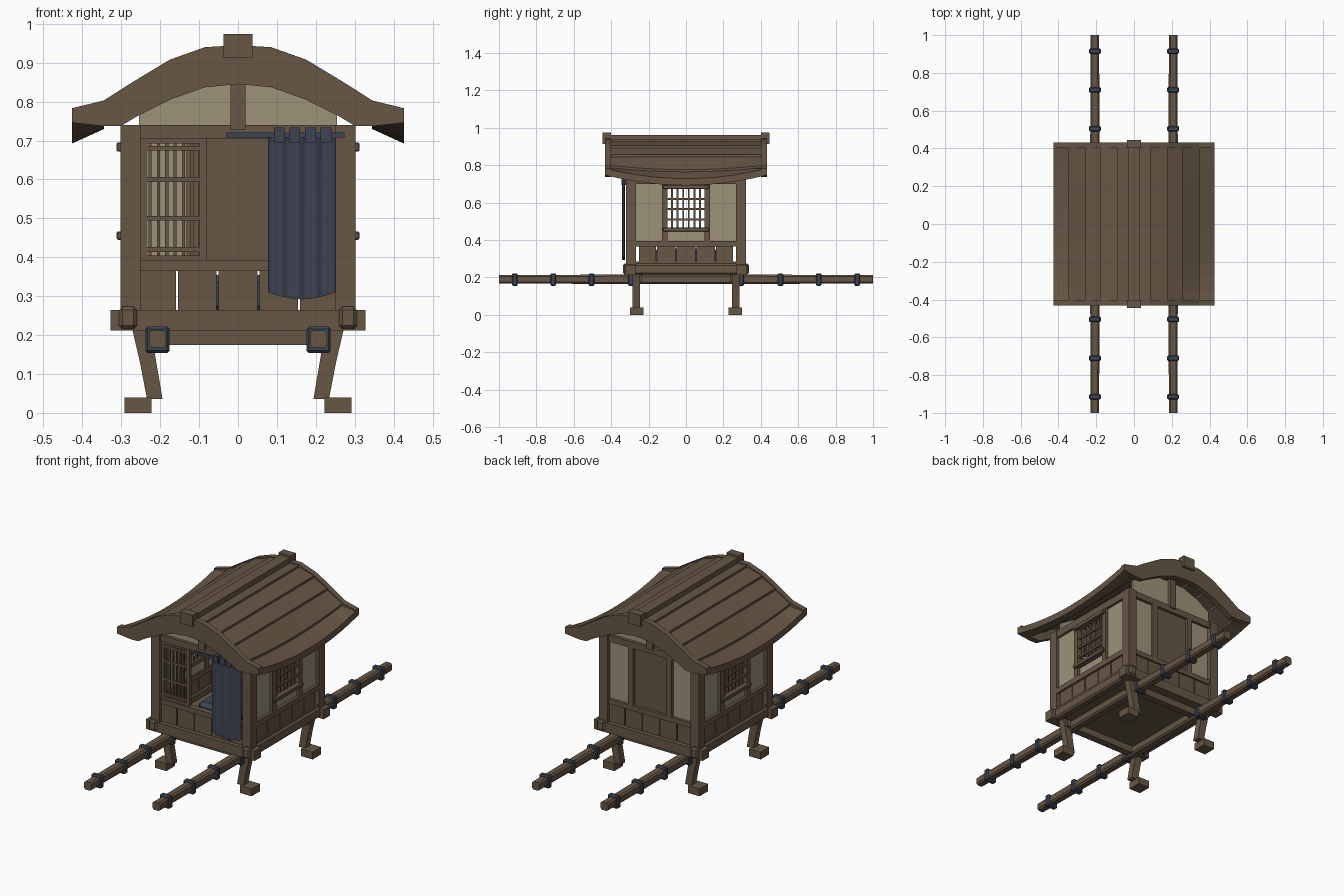
import bpy
import bmesh
import math

default = bpy.data.objects.get("Cube")
if default:
    bpy.data.objects.remove(default, do_unlink=True)


def material(name, color):
    mat = bpy.data.materials.new(name)
    mat.use_nodes = True
    mat.diffuse_color = color
    mat.node_tree.nodes["Principled BSDF"].inputs["Base Color"].default_value = color
    return mat


wood = material("brown wood", (0.135, 0.095, 0.06, 1))
plaster = material("cream plaster", (0.34, 0.29, 0.195, 1))
cloth = material("navy cloth", (0.047, 0.057, 0.085, 1))


def finish(name, bm, mat, mirror="", bevel=0):
    """Turn a bmesh into an object, optionally bevelled and mirrored."""
    bmesh.ops.recalc_face_normals(bm, faces=bm.faces)
    mesh = bpy.data.meshes.new(name)
    bm.to_mesh(mesh)
    bm.free()
    mesh.materials.append(mat)
    obj = bpy.data.objects.new(name, mesh)
    bpy.context.collection.objects.link(obj)
    if bevel:
        mod = obj.modifiers.new("bevel", "BEVEL")
        mod.width = bevel
        mod.segments = 1
    if mirror:
        mod = obj.modifiers.new("mirror", "MIRROR")
        mod.use_axis = ["X" in mirror, "Y" in mirror, False]
        mod.use_mirror_merge = False
    return obj


def boxes(name, mat, spans, mirror="", bevel=0):
    """Boxes, each given as an x span, a y span and a z span."""
    bm = bmesh.new()
    for spanx, spany, spanz in spans:
        verts = bmesh.ops.create_cube(bm, size=1)["verts"]
        for v in verts:
            for axis, (low, high) in enumerate((spanx, spany, spanz)):
                v.co[axis] = low if v.co[axis] < 0 else high
    return finish(name, bm, mat, mirror, bevel)


def around(center, width):
    return (center - width / 2, center + width / 2)


def add_loft(bm, rings):
    rows = [[bm.verts.new(p) for p in ring] for ring in rings]
    count = len(rows[0])
    for a, b in zip(rows, rows[1:]):
        for i in range(count):
            j = (i + 1) % count
            bm.faces.new((a[i], a[j], b[j], b[i]))
    bm.faces.new(rows[0])
    bm.faces.new(rows[-1])


def loft(name, mat, rings, mirror=""):
    bm = bmesh.new()
    add_loft(bm, rings)
    return finish(name, bm, mat, mirror)


# Base frame, floor and underside beams
boxes("base_cross_beam", wood, [((-0.328, 0.328), (-0.325, -0.27), (0.212, 0.265))], "Y")
boxes("base_side_beam", wood, [((0.26, 0.306), (-0.337, 0.337), (0.215, 0.273))], "X", 0.009)
boxes("floor", wood, [((-0.27, 0.27), (-0.28, 0.28), (0.235, 0.255))])
boxes("under_beam", wood, [((-0.255, 0.255), (-0.275, -0.235), (0.175, 0.213))], "Y")
boxes("seat_cushion", cloth, [((-0.13, 0.13), (-0.17, 0.17), (0.255, 0.355))], "", 0.02)

# Splayed legs with feet
loft("leg", wood, [
    [(x - w, y, z) for y in (-0.285, -0.247)][::1] + [(x + w, y, z) for y in (-0.247, -0.285)]
    for x, w, z in ((0.249, 0.024, 0.22), (0.231, 0.021, 0.13), (0.214, 0.02, 0.036))], "XY")
boxes("foot", wood, [((0.222, 0.292), (-0.3, -0.226), (0, 0.04))], "XY")

# Carrying poles, slightly tapered, with wrapped bands
pole_rings = []
for y, r in ((-1, 0.022), (-0.4, 0.025), (0.4, 0.025), (1, 0.022)):
    c = r * 0.65
    ring = [(r, c), (c, r), (-c, r), (-r, c), (-r, -c), (-c, -r), (c, -r), (r, -c)]
    pole_rings.append([(0.207 + a, y, 0.19 + b) for a, b in ring])
loft("carrying_pole", wood, pole_rings, "X")
boxes("pole_band", cloth, [(around(0.207, 0.062), around(y, 0.03), around(0.188, 0.068))
                           for y in (-0.915, -0.71, -0.505, -0.295)], "XY", 0.006)

# Corner posts and wall rails
boxes("corner_post", wood, [((0.25, 0.302), (-0.32, -0.268), (0.26, 0.74))], "XY")
boxes("end_rails", wood, [
    ((-0.255, 0.255), (-0.312, -0.28), (0.365, 0.392)),
    ((-0.255, 0.255), (-0.312, -0.275), (0.705, 0.74))], "Y")
boxes("side_rails", wood, [
    ((0.265, 0.3), (-0.27, 0.27), (0.365, 0.395)),
    ((0.262, 0.298), (-0.27, 0.27), (0.7, 0.74)),
    ((0.262, 0.296), (-0.27, 0.27), (0.27, 0.285))], "X")

# Lower wall planks with narrow gaps
edges = [-0.255, -0.157, -0.053, 0.053, 0.157, 0.255]
planks = [(a + 0.0025, b - 0.0025) for a, b in zip(edges, edges[1:])]
boxes("lower_end_planks", wood, [(p, (-0.302, -0.288), (0.26, 0.37)) for p in planks], "Y")
boxes("lower_side_planks", wood, [((0.275, 0.288), p, (0.26, 0.37)) for p in planks], "X")

# Side walls: plaster panels, window posts, sills and lattice
thin_wall = (0.272, 0.284)
boxes("side_plaster", plaster, [
    (thin_wall, (-0.27, -0.12), (0.39, 0.705)),
    (thin_wall, (0.12, 0.27), (0.39, 0.705)),
    (thin_wall, (-0.11, 0.11), (0.39, 0.45)),
    (thin_wall, (-0.11, 0.11), (0.685, 0.705))], "X")
boxes("window_post", wood, [((0.264, 0.3), (-0.129, -0.098), (0.39, 0.705))], "XY")
boxes("window_sills", wood, [
    ((0.264, 0.312), (-0.122, 0.122), (0.445, 0.466)),
    ((0.264, 0.312), (-0.122, 0.122), (0.672, 0.695))], "X", 0.003)
boxes("window_lattice", wood,
      [((0.276, 0.288), around(-0.075 + 0.03 * i, 0.01), (0.46, 0.68)) for i in range(6)]
      + [((0.282, 0.294), (-0.1, 0.1), around(z, 0.011)) for z in (0.51, 0.565, 0.62)], "X")

# Back wall: plaster panels, door and door posts
boxes("back_plaster", plaster, [((0.115, 0.255), (0.285, 0.297), (0.39, 0.71))], "X")
boxes("back_door", wood, [((-0.105, 0.105), (0.283, 0.296), (0.39, 0.71))])
boxes("back_door_post", wood, [((0.1, 0.132), (0.278, 0.312), (0.39, 0.71))], "X")

# Front sliding lattice panel
panel_y = (-0.304, -0.288)
boxes("front_lattice", wood,
      [(around(-0.226 + 0.0215 * i, 0.008), (-0.3, -0.292), (0.4, 0.7)) for i in range(6)]
      + [((-0.235, -0.09), (-0.304, -0.296), around(z, 0.012)) for z in (0.42, 0.5, 0.6, 0.68)]
      + [((-0.25, -0.235), panel_y, (0.39, 0.705)), ((-0.099, -0.08), panel_y, (0.39, 0.705)),
         ((-0.24, -0.09), panel_y, (0.39, 0.405)), ((-0.24, -0.09), panel_y, (0.692, 0.705))])

# Curtain with rod and loops
boxes("curtain_rod", cloth, [((-0.03, 0.274), (-0.34, -0.328), (0.708, 0.721))])
boxes("curtain_loops", cloth, [(around(0.106 + 0.04 * i, 0.028), (-0.346, -0.322), (0.695, 0.733))
                               for i in range(4)])
rings = []
for i in range(33):
    t = i / 32
    x = 0.077 + 0.175 * t
    y = -0.333 + 0.005 * math.sin(t * math.tau * 4)
    top = 0.703 + 0.006 * math.cos(t * math.tau * 4)
    low = 0.31 - 0.018 * math.sin(t * math.pi)
    rings.append([(x, y - 0.003, low), (x, y + 0.003, low), (x, y + 0.003, top), (x, y - 0.003, top)])
curtain = loft("curtain", cloth, rings)
bpy.context.view_layer.objects.active = curtain
curtain.select_set(True)
bpy.ops.object.shade_smooth_by_angle()
curtain.select_set(False)

# Roof profile: distance from centre, upper edge and lower edge of the gable board
profile = [(0, 0.945, 0.845), (0.085, 0.94, 0.837), (0.175, 0.908, 0.805), (0.255, 0.86, 0.765),
           (0.3, 0.832, 0.738), (0.345, 0.803, 0.737), (0.427, 0.783, 0.746)]


def roof_height(x):
    for (xa, za, _), (xb, zb, _) in zip(profile, profile[1:]):
        if x <= xb:
            return za + (zb - za) * (x - xa) / (xb - xa)
    return profile[-1][1]


def slab(points, y0, y1):
    return [[(x, y0, low), (x, y1, low), (x, y1, top), (x, y0, top)] for x, top, low in points]


both = [(-x, t, b) for x, t, b in profile[:0:-1]] + profile
loft("gable_board", wood, slab(both, -0.432, -0.402), "Y")
inner = [(x, t - 0.05, 0.735) for x, t, b in both if abs(x) < 0.29]
loft("gable_plaster", plaster, slab(inner, -0.296, -0.284), "Y")
boxes("gable_strut", wood, [((-0.019, 0.019), (-0.318, -0.28), (0.728, 0.9))], "Y")

# Lapped roof planks, eaves sagging between the gable ends
bm = bmesh.new()
courses = [0, 0.085, 0.175, 0.255, 0.345, 0.425]
for a, b in zip(courses, courses[1:]):
    rings = []
    for i in range(13):
        y = -0.425 + 0.85 * i / 12
        sag = 1 - (y / 0.425) ** 2
        ring = []
        for x, step in ((a, -0.014), (b + 0.002, -0.002)):
            drop = 0.052 * max(0, (x - 0.25) / 0.175) ** 1.3 * sag
            ring.append((x, y, roof_height(x) + step - drop))
        lower = [(x, y, z - 0.036) for x, y, z in reversed(ring)]
        rings.append(ring + lower)
    add_loft(bm, rings)
finish("roof_planks", bm, wood, "X")

# Ridge beam with end blocks
boxes("ridge_beam", wood, [((-0.03, 0.03), (-0.42, 0.42), (0.92, 0.962))])
boxes("ridge_end_block", wood, [((-0.037, 0.037), (-0.446, -0.402), (0.912, 0.974))], "Y")
